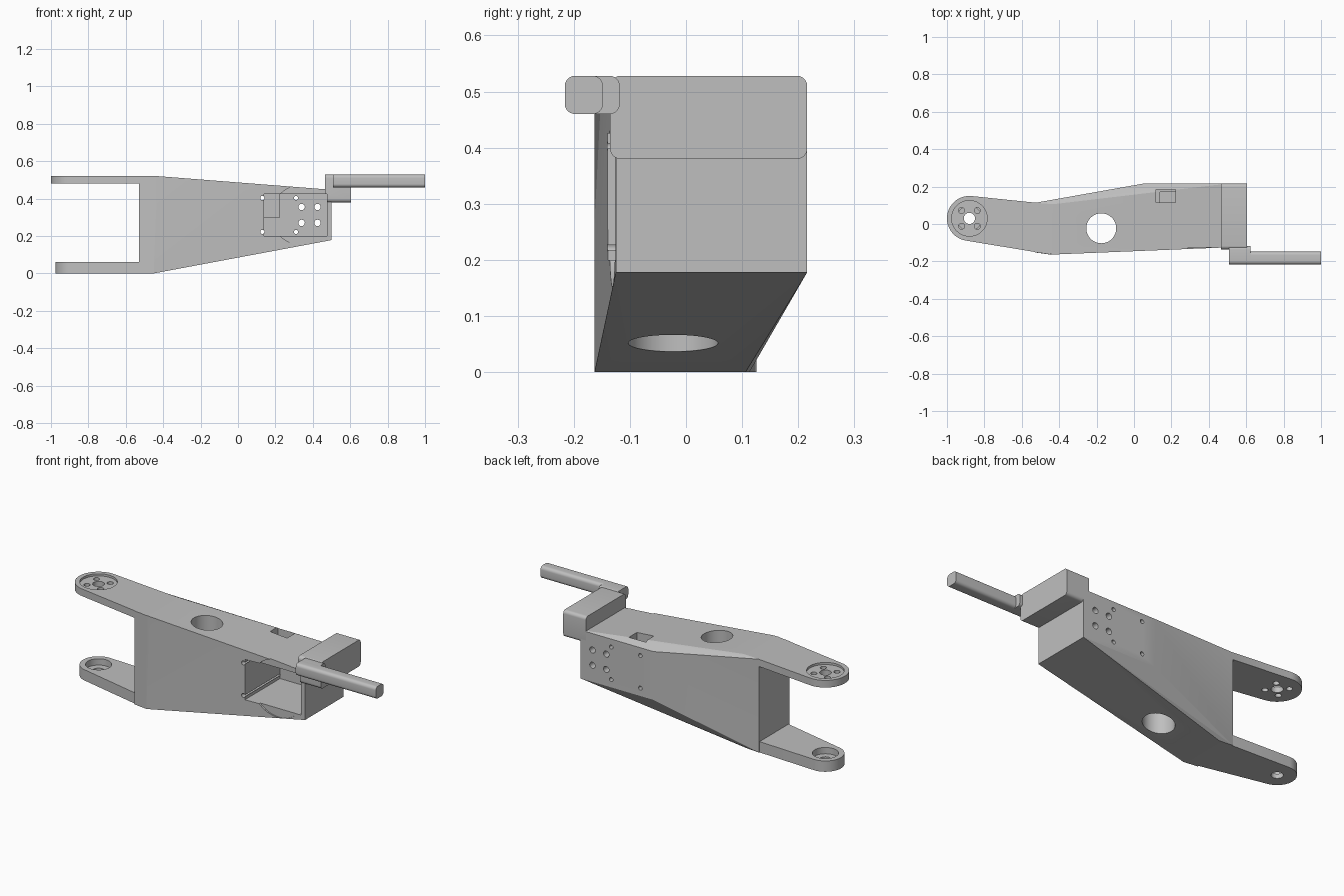
import bpy, bmesh, math
from mathutils import Vector, Matrix

cube = bpy.data.objects.get("Cube")
if cube:
    bpy.data.objects.remove(cube, do_unlink=True)

grey = bpy.data.materials.new("light grey")
grey.use_nodes = True
colour = (0.52, 0.52, 0.52, 1)
grey.diffuse_color = colour
grey.node_tree.nodes["Principled BSDF"].inputs["Base Color"].default_value = colour


def finish(bm, name):
    bmesh.ops.recalc_face_normals(bm, faces=bm.faces)
    mesh = bpy.data.meshes.new(name)
    bm.to_mesh(mesh)
    bm.free()
    mesh.materials.append(grey)
    ob = bpy.data.objects.new(name, mesh)
    bpy.context.collection.objects.link(ob)
    return ob


def hull(name, points):
    bm = bmesh.new()
    for p in points:
        bm.verts.new(p)
    result = bmesh.ops.convex_hull(bm, input=bm.verts)
    junk = set(result["geom_interior"]) | set(result["geom_unused"])
    bmesh.ops.delete(bm, geom=[g for g in junk if isinstance(g, bmesh.types.BMVert)], context="VERTS")
    bmesh.ops.dissolve_limit(bm, angle_limit=0.005, verts=bm.verts, edges=bm.edges)
    return finish(bm, name)


def box(name, xs, ys, zs, radius=0):
    bm = bmesh.new()
    size = Vector([b - a for a, b in (xs, ys, zs)])
    mid = Vector([(a + b) / 2 for a, b in (xs, ys, zs)])
    bmesh.ops.create_cube(bm, size=1, matrix=Matrix.Translation(mid) @ Matrix.Diagonal(size).to_4x4())
    if radius:  # round the edges running along x
        along = [e for e in bm.edges if abs(e.verts[0].co.x - e.verts[1].co.x) > 1e-4]
        bmesh.ops.bevel(bm, geom=along, offset=radius, segments=6, profile=0.5, affect="EDGES")
    return finish(bm, name)


def cylinder(name, centre, radius, length, axis="Z"):
    bm = bmesh.new()
    turn = Matrix.Rotation(math.pi / 2, 4, "X") if axis == "Y" else Matrix()
    bmesh.ops.create_cone(bm, cap_ends=True, segments=48, radius1=radius, radius2=radius,
                          depth=length, matrix=Matrix.Translation(centre) @ turn)
    return finish(bm, name)


def combine(ob, others, operation):
    for other in others:
        mod = ob.modifiers.new("cut", "BOOLEAN")
        mod.operation, mod.solver, mod.object = operation, "EXACT", other
    bpy.context.view_layer.update()
    graph = bpy.context.evaluated_depsgraph_get()
    mesh = bpy.data.meshes.new_from_object(ob.evaluated_get(graph))
    ob.modifiers.clear()
    ob.data = mesh


# Body: tapered hull with a flat mounting pad on the back
front, back, wall = -0.163, 0.106, 0.216
points = [(-0.53, y, z) for y in (-0.152, 0.113) for z in (0, 0.52)]
points += [(x, y, z) for y in (front, back) for x, z in ((-0.45, 0), (-0.43, 0.52))]
points += [(0.5, y, z) for y in (-0.125, wall) for z in (0.178, 0.447)]
points += [(0.05, wall, z) for z in (0.178, 0.447)]
body = hull("arm_body", points)

# Fork prongs with rounded ends
px, py = -0.88, 0.03


def prong(name, radius, z0, z1):
    pts = []
    for z in (z0, z1):
        pts += [(-0.45, front, z), (-0.45, back, z)]
        for i in range(48):
            a = math.tau * i / 48
            pts.append((px + radius * math.cos(a), py + radius * math.sin(a), z))
    return hull(name, pts)


prongs = [prong("upper_prong", 0.12, 0.48, 0.52), prong("lower_prong", 0.096, 0, 0.06)]
combine(body, prongs, "UNION")

# Cutters: fork recesses and bolt holes
cutters = [
    cylinder("horn_recess", (px, py, 0.52), 0.095, 0.024),
    cylinder("bearing_recess", (px, py, 0.06), 0.066, 0.07),
    cylinder("pivot_hole", (px, py, 0.25), 0.03, 0.7),
    cylinder("cable_hole", (-0.175, -0.023, 0.25), 0.08, 0.8),
]
for sx in (-1, 1):
    for sy in (-1, 1):
        cutters.append(cylinder("horn_hole", (px + sx * 0.042, py + sy * 0.042, 0.5), 0.016, 0.2))

# Cutters: motor pocket, cable slot, mounting holes and shallow spot face
pocket = box("motor_pocket", (0.14, 0.475), (-0.3, 0.17), (0.2, 0.425))
cutters += [
    pocket,
    box("cable_slot", (0.117, 0.222), (0.115, 0.185), (0.3, 0.6)),
    cylinder("spot_face", (0.34, -0.226, 0.312), 0.16, 0.2, "Y"),
]
for x, r, zs in ((0.34, 0.017, (0.27, 0.355)), (0.425, 0.017, (0.27, 0.355)),
                 (0.31, 0.011, (0.222, 0.403)), (0.13, 0.011, (0.222, 0.403))):
    for z in zs:
        cutters.append(cylinder("mount_hole", (x, 0, z), r, 0.8, "Y"))
combine(body, cutters, "DIFFERENCE")

# End bracket with side handle
bracket = box("end_bracket", (0.465, 0.605), (-0.135, wall), (0.38, 0.528), 0.018)
combine(bracket, [pocket], "DIFFERENCE")
link = box("handle_link", (0.507, 0.622), (-0.216, -0.118), (0.46, 0.528), 0.018)
rod = box("handle_rod", (0.507, 1.0), (-0.216, -0.148), (0.46, 0.528), 0.018)

for helper in cutters + prongs:
    bpy.data.objects.remove(helper, do_unlink=True)

bpy.ops.object.select_all(action="DESELECT")
for ob in (body, bracket, link, rod):
    ob.select_set(True)
bpy.context.view_layer.objects.active = body
bpy.ops.object.shade_smooth_by_angle(angle=math.radians(16))
